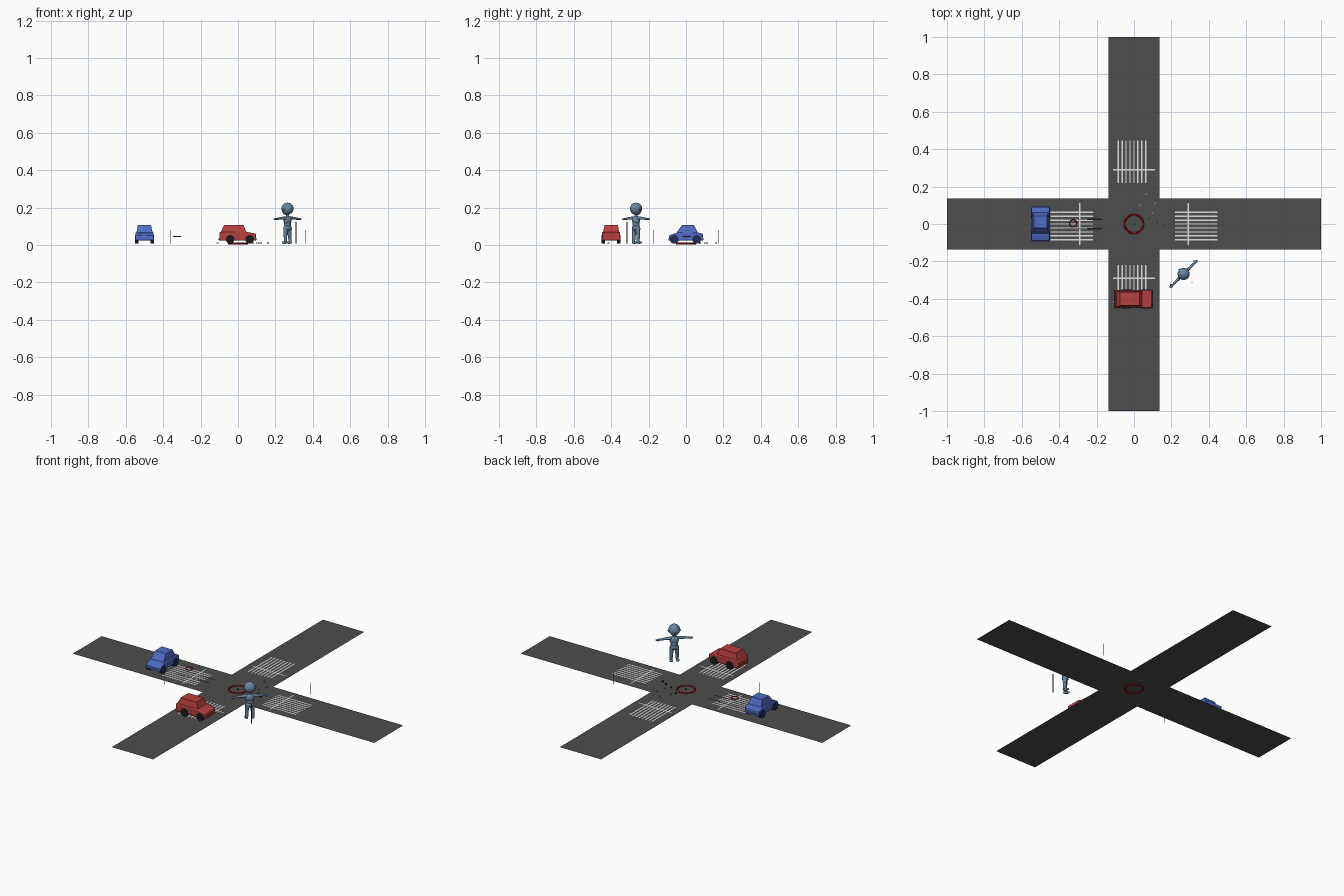
import bpy, bmesh, math, random
from mathutils import Matrix, Vector

if "Cube" in bpy.data.objects:
    bpy.data.objects.remove(bpy.data.objects["Cube"])

random.seed(4)
ROAD_Z = 0.007


def material(name, rgb):
    m = bpy.data.materials.new(name)
    m.diffuse_color = (*rgb, 1)
    m.use_nodes = True
    m.node_tree.nodes["Principled BSDF"].inputs["Base Color"].default_value = m.diffuse_color
    return m


ASPHALT = material("asphalt", (0.075, 0.075, 0.075))
WHITE = material("road_white", (0.75, 0.75, 0.75))
RED = material("car_red", (0.48, 0.05, 0.05))
BLUE = material("car_blue", (0.08, 0.15, 0.56))
TYRE = material("tyre_black", (0.012, 0.01, 0.01))
NAVY = material("tyre_navy", (0.015, 0.025, 0.09))
SKIN = material("figure_blue", (0.14, 0.24, 0.36))
RING = material("ring_red", (0.42, 0.004, 0.004))
GREY = material("post_grey", (0.3, 0.3, 0.32))


def finish(name, bm, mat, matrix=None, smooth=False, bevel=0.0):
    bmesh.ops.recalc_face_normals(bm, faces=bm.faces)
    if matrix:
        bm.transform(matrix)
    me = bpy.data.meshes.new(name)
    bm.to_mesh(me)
    bm.free()
    me.materials.append(mat)
    ob = bpy.data.objects.new(name, me)
    bpy.context.collection.objects.link(ob)
    if bevel:
        mod = ob.modifiers.new("bevel", 'BEVEL')
        mod.width, mod.segments, mod.limit_method = bevel, 2, 'ANGLE'
    if smooth:
        bpy.context.view_layer.objects.active = ob
        ob.select_set(True)
        bpy.ops.object.shade_smooth_by_angle(angle=math.radians(50))
        ob.select_set(False)
    return ob


def add_rect(bm, cx, cy, sx, sy, z, rot=None):
    pts = [Vector((cx + i * sx / 2, cy + j * sy / 2, z))
           for i, j in ((-1, -1), (1, -1), (1, 1), (-1, 1))]
    bm.faces.new([bm.verts.new(rot @ p if rot else p) for p in pts])


def add_tube(bm, a, b, r1, r2, sides=12):
    a, b = Vector(a), Vector(b)
    d = b - a
    mat = Matrix.Translation((a + b) / 2) @ d.to_track_quat('Z', 'Y').to_matrix().to_4x4()
    bmesh.ops.create_cone(bm, cap_ends=True, segments=sides, radius1=r1,
                          radius2=r2, depth=d.length, matrix=mat)


def add_ball(bm, c, size):
    bmesh.ops.create_uvsphere(bm, u_segments=16, v_segments=10, radius=1,
                              matrix=Matrix.Translation(c) @ Matrix.Diagonal((*size, 1)))


def ring(name, x, y, z, radius, tube):
    bpy.ops.mesh.primitive_torus_add(location=(x, y, z), major_radius=radius, minor_radius=tube,
                                     major_segments=40, minor_segments=8)
    ob = bpy.context.object
    ob.name = name
    ob.data.materials.append(RING)
    bpy.ops.object.shade_smooth_by_angle()


# Crossing roads as one flat cross outline
W = 0.137
bm = bmesh.new()
outline = []
for k in range(4):
    turn = Matrix.Rotation(k * math.pi / 2, 3, 'Z')
    outline += [turn @ Vector(p) for p in ((1, -W, ROAD_Z), (1, W, ROAD_Z), (W, W, ROAD_Z))]
bm.faces.new([bm.verts.new(p) for p in outline])
finish("crossing_road", bm, ASPHALT)

# Zebra stripes and limit line on each arm
for k, arm in enumerate(("east", "north", "west", "south")):
    bm = bmesh.new()
    turn = Matrix.Rotation(k * math.pi / 2, 3, 'Z')
    shift = -0.011 if k in (0, 3) else 0.011
    if k == 3:
        shift = -0.011
    for i in range(8):
        add_rect(bm, 0.332, (i - 3.5) * 0.021 + shift, 0.227, 0.007, ROAD_Z + 0.001, turn)
    add_rect(bm, 0.29, 0, 0.006, 0.222, ROAD_Z + 0.0014, turn)
    finish(arm + "_crosswalk", bm, WHITE)

# Marker rings
ring("centre_ring", 0, 0, ROAD_Z, 0.05, 0.005)
ring("raised_ring", -0.325, 0.003, 0.045, 0.019, 0.003)

# Skid marks
bm = bmesh.new()
for y in (-0.025, 0.025):
    add_rect(bm, -0.21, y, 0.08, 0.008, ROAD_Z + 0.002)
    add_rect(bm, -0.32, y, 0.12, 0.003, ROAD_Z + 0.002)
finish("skid_marks", bm, TYRE)

# Small debris near the centre
for name, mat, spots in (
        ("dark_debris", TYRE, ((0.016, 0.075), (0.08, 0.027), (0.16, -0.01), (0.0, 0.0), (0.125, 0.01))),
        ("light_debris", GREY, ((0.064, 0.16), (0.112, 0.112), (0.03, 0.1), (0.1, 0.06), (-0.11, -0.415)))):
    bm = bmesh.new()
    for x, y in spots:
        bmesh.ops.create_cube(bm, size=0.007, matrix=Matrix.Translation((x, y, ROAD_Z + 0.003))
                              @ Matrix.Rotation(random.random() * 3, 4, 'Z'))
    finish(name, bm, mat)

# Slim posts
for name, x, y, top, r, mat in (("east_post", 0.36, 0.172, 0.08, 0.0013, GREY),
                                ("west_post", -0.362, -0.175, 0.08, 0.0013, GREY),
                                ("corner_post", 0.31, -0.315, 0.122, 0.002, TYRE)):
    bm = bmesh.new()
    add_tube(bm, (x, y, ROAD_Z), (x, y, top), r, r, 8)
    finish(name, bm, mat)


def car(name, place, paint, tyre, side, cabin, axles):
    # Lower body: side profile extruded across the width
    half = 0.048
    bm = bmesh.new()
    face = bm.faces.new([bm.verts.new((x, -half, z)) for x, z in side])
    ext = bmesh.ops.extrude_face_region(bm, geom=[face])
    bmesh.ops.translate(bm, vec=(0, 2 * half, 0),
                        verts=[g for g in ext["geom"] if isinstance(g, bmesh.types.BMVert)])
    finish(name + "_body", bm, paint, place, True, 0.005)
    # Cabin: tapered block with recessed windows
    b0, b1, t0, t1, low, high = cabin
    bm = bmesh.new()
    bmesh.ops.create_cube(bm, size=2)
    for v in bm.verts:
        up, fwd = v.co.z > 0, v.co.x > 0
        v.co = ((t1 if fwd else t0) if up else (b1 if fwd else b0),
                v.co.y * (0.036 if up else 0.045), high if up else low)
    bm.normal_update()
    panes = [f for f in bm.faces if abs(f.normal.z) < 0.9]
    bmesh.ops.inset_individual(bm, faces=panes, thickness=0.006, depth=-0.0015)
    finish(name + "_cabin", bm, paint, place, False, 0.002)
    # Wheels
    bm = bmesh.new()
    for x in axles:
        for s in (-1, 1):
            add_tube(bm, (x, s * 0.032, 0.03), (x, s * 0.051, 0.03), 0.023, 0.023, 20)
    finish(name + "_wheels", bm, tyre, place, True)
    # Bumpers
    bm = bmesh.new()
    for x in (side[0][0], side[1][0]):
        bmesh.ops.create_cube(bm, size=1, matrix=Matrix.Translation((x, 0, 0.031))
                              @ Matrix.Diagonal((0.008, 0.096, 0.012, 1)))
    finish(name + "_bumpers", bm, paint, place, False, 0.002)


car("red_car", Matrix.Translation((0, -0.4, 0)), RED, TYRE,
    ((-0.099, 0.023), (0.094, 0.023), (0.096, 0.06), (0.045, 0.07), (-0.1, 0.068)),
    (-0.096, 0.048, -0.075, 0.03, 0.064, 0.106), (-0.042, 0.062))
car("blue_car", Matrix.Translation((-0.5, 0, 0)) @ Matrix.Rotation(-math.pi / 2, 4, 'Z'), BLUE, NAVY,
    ((-0.089, 0.023), (0.09, 0.023), (0.091, 0.05), (0.05, 0.066), (-0.06, 0.068), (-0.09, 0.06)),
    (-0.066, 0.056, -0.044, 0.022, 0.06, 0.106), (-0.057, 0.063))

# Standing figure with arms spread, built facing +y
place = Matrix.Translation((0.265, -0.267, 0)) @ Matrix.Rotation(math.pi / 4, 4, 'Z')
bm = bmesh.new()
add_ball(bm, (0, 0, 0.194), (0.032, 0.033, 0.032))
add_ball(bm, (0, 0.006, 0.178), (0.022, 0.022, 0.018))
add_ball(bm, (0, 0.034, 0.186), (0.004, 0.004, 0.005))
for s in (-1, 1):
    add_ball(bm, (s * 0.032, 0, 0.189), (0.004, 0.006, 0.008))
finish("figure_head", bm, SKIN, place, True)

bm = bmesh.new()
add_tube(bm, (0, 0, 0.145), (0, 0, 0.17), 0.009, 0.008)
add_ball(bm, (0, 0, 0.132), (0.026, 0.018, 0.024))
add_ball(bm, (0, 0, 0.11), (0.021, 0.016, 0.026))
add_ball(bm, (0, 0, 0.092), (0.025, 0.018, 0.018))
finish("figure_torso", bm, SKIN, place, True)

bm = bmesh.new()
for s in (-1, 1):
    add_ball(bm, (s * 0.022, 0, 0.143), (0.011, 0.01, 0.01))
    add_tube(bm, (s * 0.02, 0, 0.144), (s * 0.055, 0, 0.142), 0.009, 0.007)
    add_tube(bm, (s * 0.055, 0, 0.142), (s * 0.086, 0, 0.139), 0.007, 0.005)
    add_ball(bm, (s * 0.092, 0, 0.138), (0.012, 0.008, 0.005))
    add_ball(bm, (s * 0.088, 0.008, 0.137), (0.004, 0.005, 0.003))
finish("figure_arms", bm, SKIN, place, True)

bm = bmesh.new()
for s in (-1, 1):
    add_tube(bm, (s * 0.013, 0, 0.09), (s * 0.016, 0, 0.052), 0.014, 0.01)
    add_tube(bm, (s * 0.016, 0, 0.052), (s * 0.017, -0.002, 0.014), 0.01, 0.008)
    add_ball(bm, (s * 0.018, 0.006, 0.013), (0.01, 0.018, 0.007))
finish("figure_legs", bm, SKIN, place, True)
